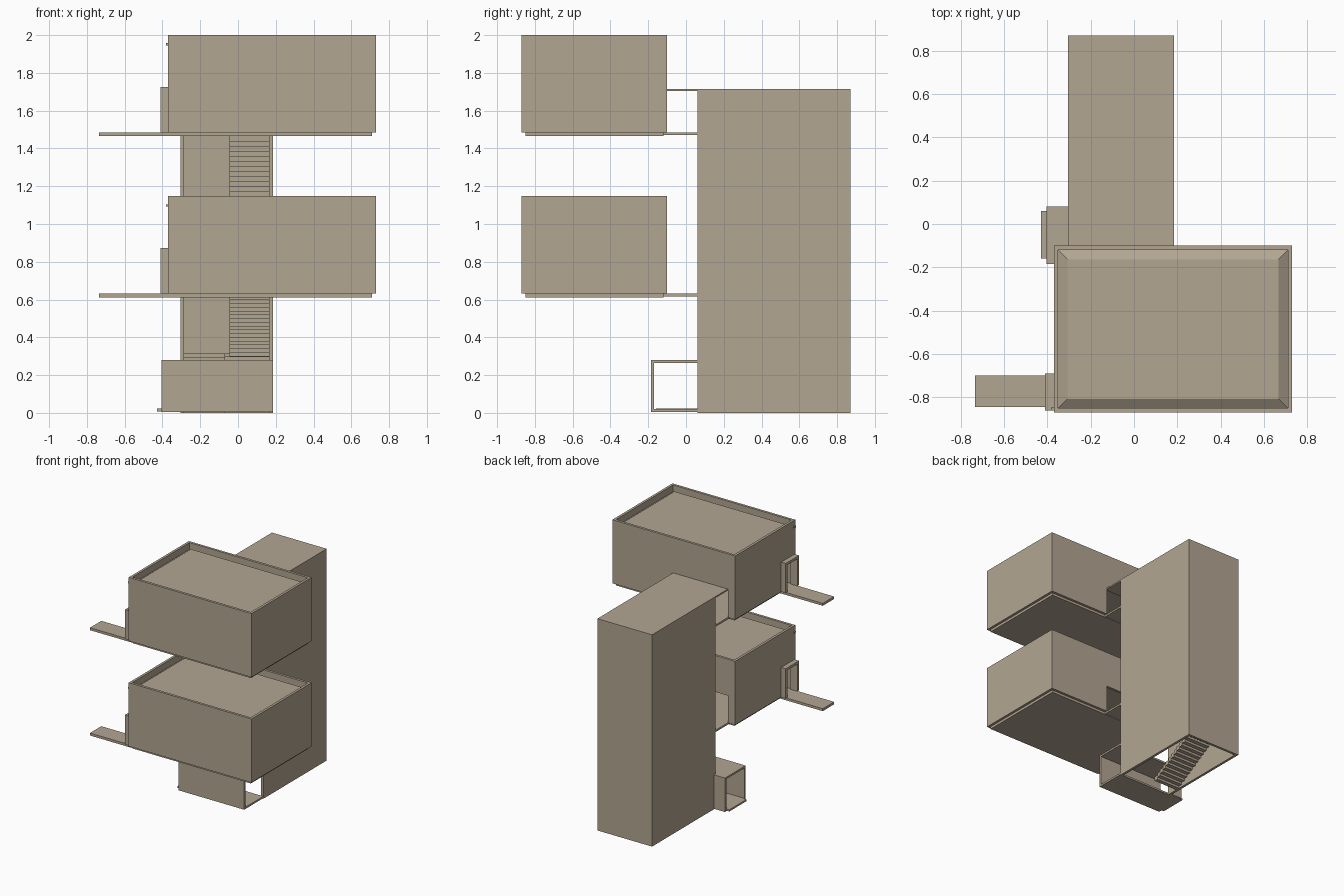
import bpy, bmesh

cube = bpy.data.objects.get("Cube")
if cube:
    bpy.data.objects.remove(cube)

stone = bpy.data.materials.new("warm_stone")
stone.use_nodes = True
COLOUR = (0.45, 0.38, 0.29, 1)
stone.diffuse_color = COLOUR
stone.node_tree.nodes["Principled BSDF"].inputs["Base Color"].default_value = COLOUR


def add_box(bm, x, y, z):
    """Append a box given (min, max) ranges and return its vertices."""
    verts = bmesh.ops.create_cube(bm, size=1)["verts"]
    for v in verts:
        v.co = [r[0] if c < 0 else r[1] for c, r in zip(v.co, (x, y, z))]
    return verts


def finish(name, bm):
    mesh = bpy.data.meshes.new(name)
    bm.to_mesh(mesh)
    bm.free()
    mesh.materials.append(stone)
    obj = bpy.data.objects.new(name, mesh)
    bpy.context.collection.objects.link(obj)
    return obj


def boxes(name, *ranges):
    bm = bmesh.new()
    for r in ranges:
        add_box(bm, *r)
    return finish(name, bm)


def flight(name, x, y0, z0, y1, z1, steps=16):
    """Straight run of steps climbing from (y0, z0) to (y1, z1)."""
    bm = bmesh.new()
    run, rise = (y1 - y0) / steps, (z1 - z0) / steps
    for i in range(steps):
        a, b = y0 + i * run, y0 + (i + 1) * run
        bottom = max(z0 + (i - 0.8) * rise, 0)
        add_box(bm, x, (min(a, b), max(a, b)), (bottom, z0 + (i + 1) * rise))
    finish(name, bm)


# Main dimensions
TX0, TX1, TY0, TY1, TOP = -0.305, 0.185, 0.06, 0.87, 1.715
X0, X1, Y0, Y1 = -0.37, 0.73, -0.87, -0.10
WALL = 0.02
FLOORS = (0.632, 1.485)

# Stair tower: side and back walls, open front and base
boxes("tower_walls",
      ((TX0, TX0 + WALL), (TY0, TY1), (0, TOP - 0.012)),
      ((TX1 - WALL, TX1), (TY0, TY1), (0, TOP - 0.012)),
      ((TX0 + WALL, TX1 - WALL), (TY1 - WALL, TY1), (0, TOP - 0.012)))
# Roof runs forward over the upper passage
boxes("tower_roof", ((TX0, TX1), (Y1, TY1), (TOP - 0.012, TOP)))

# Stairs with half landings
LEFT, RIGHT = (TX0 + WALL, -0.07), (-0.045, TX1 - WALL)
for label, low, mid, high in (("lower", 0.015, 0.315, FLOORS[0]),
                              ("upper", FLOORS[0], 1.06, FLOORS[1])):
    flight(label + "_flight_up", LEFT, 0.16, low, 0.68, mid)
    flight(label + "_flight_return", RIGHT, 0.68, mid, 0.16, high)
    boxes(label + "_half_landing",
          ((LEFT[0], RIGHT[1]), (0.68, TY1 - WALL), (mid - 0.02, mid)))

# Entry corridor across the tower foot
EX, EY, EZ = (-0.405, TX1), -0.185, 0.28
boxes("entry_corridor",
      (EX, (EY, EY + 0.015), (0.005, EZ)),
      (EX, (EY + 0.015, TY0), (0.005, 0.02)),
      (EX, (EY + 0.015, TY0), (EZ - 0.015, EZ)),
      ((EX[0], TX0), (TY0, TY0 + WALL), (0.005, EZ)))
boxes("entry_step", ((-0.43, EX[0]), (-0.16, TY0), (0.008, 0.022)))


def room(label, base):
    top = base + 0.515
    roof, head = top - 0.055, base + 0.22
    door = (-0.84, -0.71)
    left = (X0, X0 + WALL)
    back = (Y1 - WALL, Y1)
    inside = (X0 + WALL, X1 - WALL)

    # Walls with a side door and a rear opening to the tower
    boxes(label + "_walls",
          (inside, (Y0, Y0 + WALL), (base, top)),
          ((X1 - WALL, X1), (Y0, Y1), (base, top)),
          (left, (Y0, door[0]), (base, top)),
          (left, (door[1], Y1), (base, top)),
          (left, door, (head, top)),
          ((inside[0], TX0), back, (base, top)),
          ((TX1, inside[1]), back, (base, top)),
          ((TX0, TX1), back, (head, top)))

    # Floor slab, passage to the tower and outside walkway
    slab = (base - 0.02, base)
    boxes(label + "_floor", (inside, (Y0 + WALL, Y1 - WALL), slab))
    boxes(label + "_passage_floor",
          ((TX0, TX1), (Y1 - WALL, TY0), (base - 0.015, base)),
          (LEFT[:1] + RIGHT[1:], (TY0, 0.16), (base - 0.015, base)))
    boxes(label + "_walkway", ((-0.735, inside[0]), (-0.845, -0.70), slab))

    # Roof: flat slab with a raised centre bevelled down to the gutter
    boxes(label + "_roof_slab",
          (inside, (Y0 + WALL, Y1 - WALL), (roof - 0.02, roof)))
    bm = bmesh.new()
    verts = add_box(bm, inside, (Y0 + WALL, Y1 - WALL), (roof, top - 0.025))
    cx, cy = (X0 + X1) / 2, (Y0 + Y1) / 2
    for v in verts:
        if v.co.z > roof + 0.01:
            v.co.x -= 0.043 if v.co.x > cx else -0.043
            v.co.y -= 0.043 if v.co.y > cy else -0.043
    finish(label + "_roof_centre", bm)

    # Door surround projecting from the side wall
    frame = (-0.41, X0)
    boxes(label + "_door_surround",
          (frame, (-0.86, door[0]), (base, base + 0.24)),
          (frame, (door[1], -0.69), (base, base + 0.24)),
          (frame, door, (head, base + 0.24)))

    # Small gutter outlet near the front corner
    boxes(label + "_gutter_outlet",
          ((X0 - 0.012, X0), (-0.862, -0.845), (top - 0.055, top - 0.043)))


for label, base in zip(("lower_room", "upper_room"), FLOORS):
    room(label, base)
